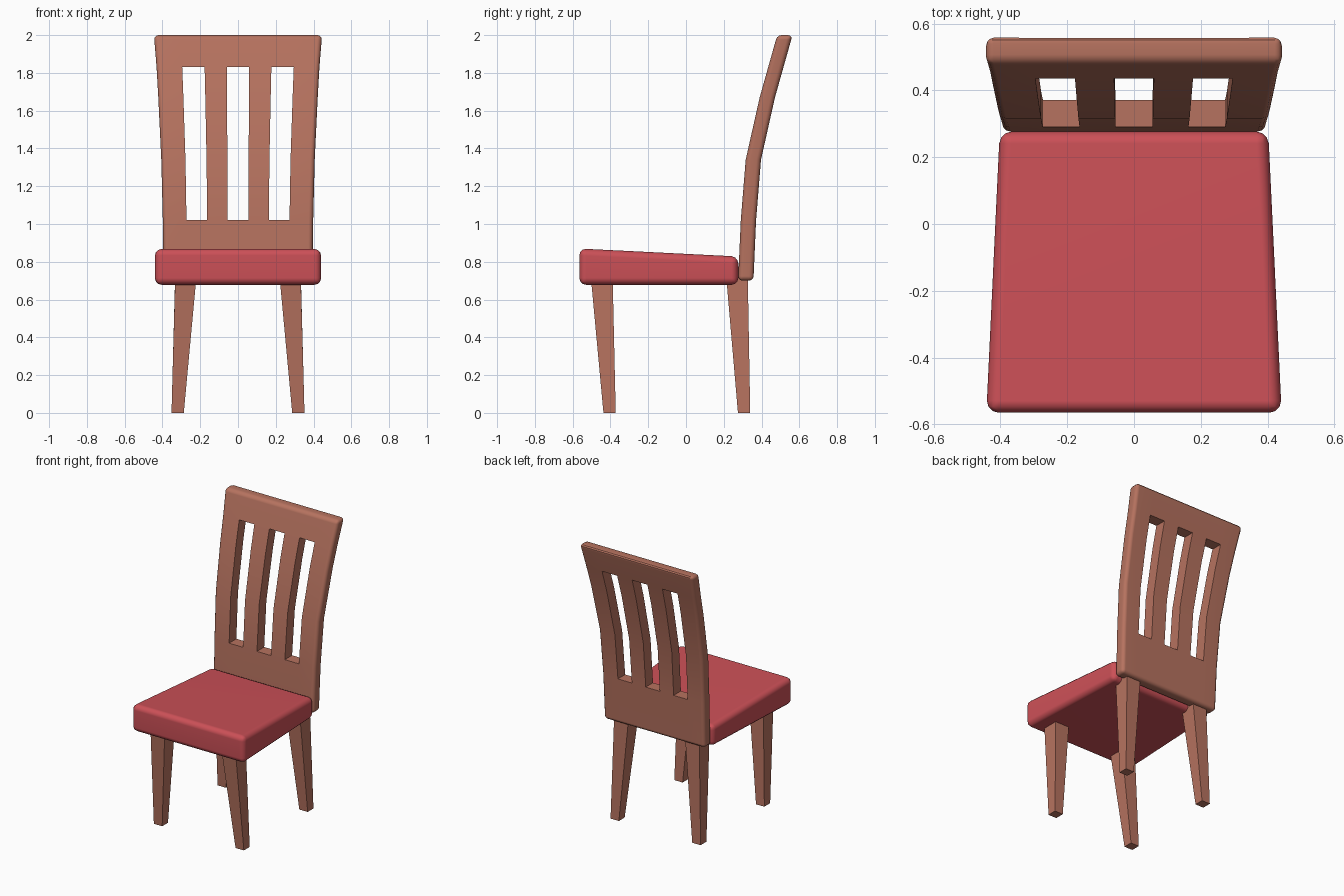
import bpy, bmesh, math

if "Cube" in bpy.data.objects:
    bpy.data.objects.remove(bpy.data.objects["Cube"])


def material(name, rgb):
    m = bpy.data.materials.new(name)
    m.diffuse_color = (*rgb, 1)
    m.use_nodes = True
    m.node_tree.nodes["Principled BSDF"].inputs["Base Color"].default_value = m.diffuse_color
    return m


wood = material("warm wood", (0.47, 0.17, 0.115))
red = material("red cushion", (0.60, 0.08, 0.095))


def make_object(name, bm, mat, smooth=False):
    bmesh.ops.recalc_face_normals(bm, faces=bm.faces)
    mesh = bpy.data.meshes.new(name)
    bm.to_mesh(mesh)
    bm.free()
    mesh.materials.append(mat)
    ob = bpy.data.objects.new(name, mesh)
    bpy.context.collection.objects.link(ob)
    if smooth:
        bpy.ops.object.select_all(action='DESELECT')
        ob.select_set(True)
        bpy.context.view_layer.objects.active = ob
        bpy.ops.object.shade_smooth_by_angle(angle=math.radians(35))
        wn = ob.modifiers.new("clean shading", 'WEIGHTED_NORMAL')
        wn.keep_sharp = True
    return ob


def block(lower, upper):
    """Six-sided block between two rings of four corners."""
    bm = bmesh.new()
    a = [bm.verts.new(c) for c in lower]
    b = [bm.verts.new(c) for c in upper]
    bm.faces.new(a)
    bm.faces.new(b)
    for i in range(4):
        j = (i + 1) % 4
        bm.faces.new((a[i], a[j], b[j], b[i]))
    return bm


def rect(x0, x1, y0, y1, z):
    return [(x0, y0, z), (x1, y0, z), (x1, y1, z), (x0, y1, z)]


# Seat: wider and higher at the front, rounded edges
plan = [(-0.442, -0.565), (0.442, -0.565), (0.402, 0.277), (-0.402, 0.277)]
bm = block([(x, y, 0.678) for x, y in plan],
           [(x, y, 0.87 if y < 0 else 0.828) for x, y in plan])
bmesh.ops.bevel(bm, geom=bm.edges[:], offset=0.036, segments=3,
                profile=0.5, affect='EDGES')
make_object("seat", bm, red, True)

# Legs: tapered and splayed, mirrored left and right
for side, s in (("right", 1), ("left", -1)):
    top_x, foot_x = (s * 0.222, s * 0.333), (s * 0.287, s * 0.352)
    make_object("front_leg_" + side,
                block(rect(*foot_x, -0.437, -0.372, 0),
                      rect(*top_x, -0.502, -0.388, 0.70)), wood)
    make_object("back_leg_" + side,
                block(rect(*foot_x, 0.275, 0.34, 0),
                      rect(*top_x, 0.213, 0.327, 0.72)), wood)

# Backrest: curved panel with three slots; rows are (z, front y, half width)
rows = [(0.70, 0.276, 0.394), (1.02, 0.29, 0.398), (1.34, 0.316, 0.406),
        (1.67, 0.39, 0.422), (1.83, 0.435, 0.431), (2.0, 0.483, 0.445)]
cols = [-1, -0.685, -0.41, -0.138, 0.138, 0.41, 0.685, 1]
bm = bmesh.new()
grid = [[[bm.verts.new((u * w, y + d, z)) for u in cols] for z, y, w in rows]
        for d in (0, 0.081)]
nr, nc = len(rows) - 1, len(cols) - 1


def filled(r, c):
    if not (0 <= r < nr and 0 <= c < nc):
        return False
    return not (1 <= r <= 3 and c in (1, 3, 5))


for r in range(nr):
    for c in range(nc):
        if not filled(r, c):
            continue
        p = [(r, c), (r, c + 1), (r + 1, c + 1), (r + 1, c)]
        near = [(r - 1, c), (r, c + 1), (r + 1, c), (r, c - 1)]
        for g in grid:
            bm.faces.new([g[i][j] for i, j in p])
        for k in range(4):
            if not filled(*near[k]):
                (i, j), (m, n) = p[k], p[(k + 1) % 4]
                bm.faces.new((grid[0][i][j], grid[0][m][n],
                              grid[1][m][n], grid[1][i][j]))

# Round the outer rim of the backrest only
rim = set()
for g in grid:
    loop = g[0] + [row[-1] for row in g[1:]] + g[-1][-2::-1] \
        + [row[0] for row in g[-2:0:-1]]
    for i, v in enumerate(loop):
        rim.add(bm.edges.get((v, loop[(i + 1) % len(loop)])))
for r in (0, -1):
    for c in (0, -1):
        rim.add(bm.edges.get((grid[0][r][c], grid[1][r][c])))
bmesh.ops.recalc_face_normals(bm, faces=bm.faces)
bmesh.ops.bevel(bm, geom=list(rim), offset=0.024, segments=3,
                profile=0.5, affect='EDGES')
make_object("backrest", bm, wood, True)
